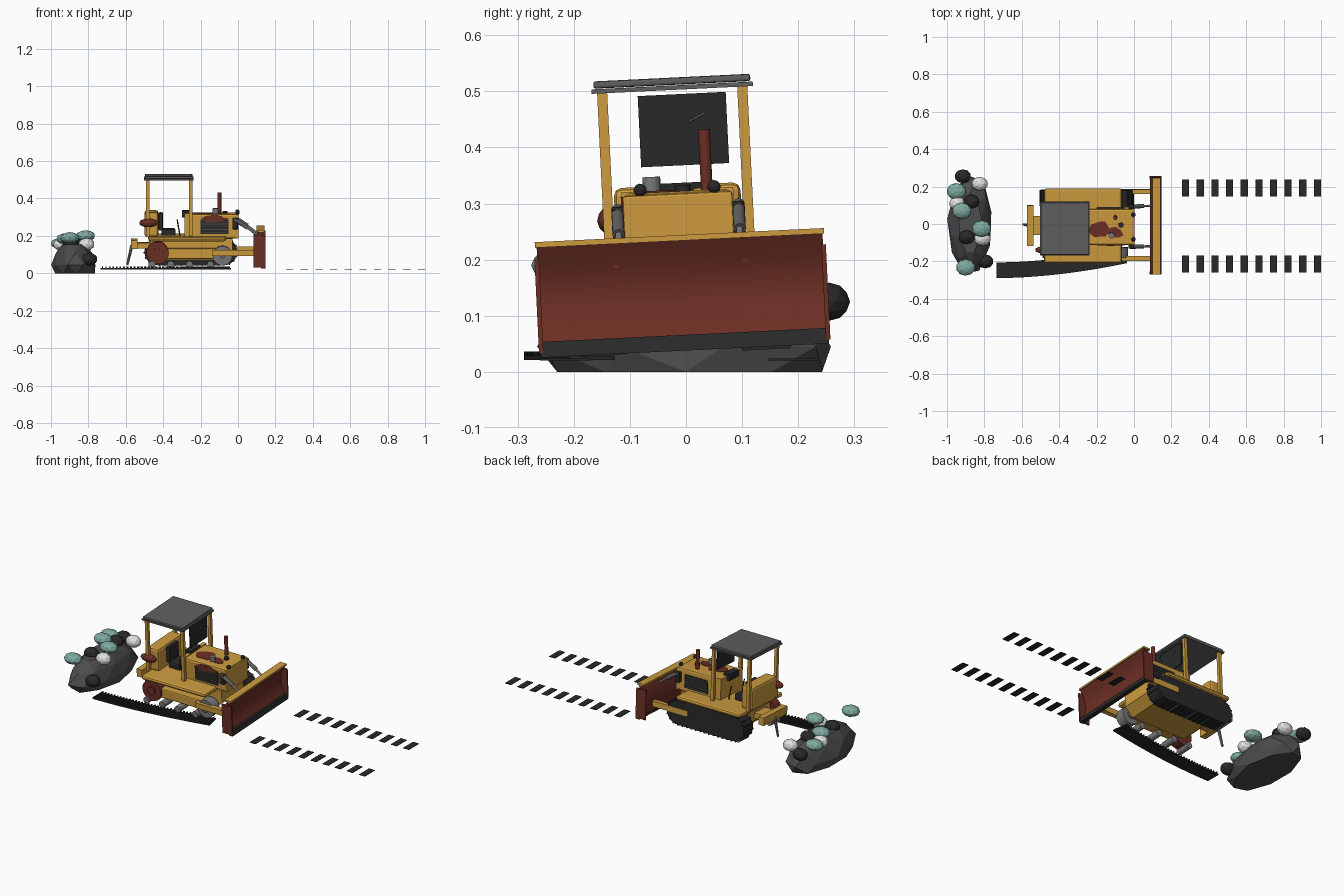
import bpy, bmesh, math, random
from mathutils import Matrix, Vector

if "Cube" in bpy.data.objects:
    bpy.data.objects.remove(bpy.data.objects["Cube"])

random.seed(4)
ROLL = Matrix.Rotation(math.radians(2.8), 4, 'X')   # the machine leans to one side


def mat(name, r, g, b):
    m = bpy.data.materials.new(name)
    m.diffuse_color = (r, g, b, 1)
    m.use_nodes = True
    m.node_tree.nodes["Principled BSDF"].inputs["Base Color"].default_value = m.diffuse_color
    return m


YELLOW = mat("yellow paint", .61, .33, .05)
RUST = mat("rust red", .15, .028, .018)
BLACK = mat("black rubber", .022, .022, .022)
GREY = mat("canopy grey", .115, .115, .115)
STEEL = mat("steel", .19, .19, .19)
STONE = mat("rock grey", .075, .075, .075)
TEAL = mat("teal", .21, .40, .35)
WHITE = mat("white", .75, .75, .73)


def finish(name, bm, m, roll=True, smooth=False):
    bmesh.ops.recalc_face_normals(bm, faces=bm.faces[:])
    if roll:
        bm.transform(ROLL)
    me = bpy.data.meshes.new(name)
    bm.to_mesh(me)
    bm.free()
    me.materials.append(m)
    ob = bpy.data.objects.new(name, me)
    bpy.context.collection.objects.link(ob)
    if smooth:
        bpy.ops.object.select_all(action='DESELECT')
        bpy.context.view_layer.objects.active = ob
        ob.select_set(True)
        bpy.ops.object.shade_smooth_by_angle(angle=math.radians(35))
    return ob


def add_box(bm, lo, hi, rot=None):
    lo, hi = Vector(lo), Vector(hi)
    mtx = Matrix.Translation((lo + hi) / 2)
    if rot:
        mtx = mtx @ rot
    bmesh.ops.create_cube(bm, size=1, matrix=mtx @ Matrix.Diagonal((*(hi - lo), 1)))


def box(name, x, y, z, m, bevel=0, roll=True):
    bm = bmesh.new()
    add_box(bm, (x[0], y[0], z[0]), (x[1], y[1], z[1]))
    if bevel:
        bmesh.ops.bevel(bm, geom=bm.edges[:], offset=bevel, segments=2, affect='EDGES', profile=.5)
    return finish(name, bm, m, roll)


def rod(name, a, b, r, m, seg=16, r2=None):
    a, b = Vector(a), Vector(b)
    mtx = Matrix.Translation((a + b) / 2) @ (b - a).to_track_quat('Z', 'Y').to_matrix().to_4x4()
    bm = bmesh.new()
    bmesh.ops.create_cone(bm, cap_ends=True, segments=seg, radius1=r, radius2=r if r2 is None else r2,
                          depth=(b - a).length, matrix=mtx)
    return finish(name, bm, m, smooth=True)


def prism(name, pts, y0, y1, m, smooth=False):
    bm = bmesh.new()
    f = bm.faces.new([bm.verts.new((x, y0, z)) for x, z in pts])
    ext = bmesh.ops.extrude_face_region(bm, geom=[f])
    bmesh.ops.translate(bm, vec=(0, y1 - y0, 0),
                        verts=[g for g in ext['geom'] if isinstance(g, bmesh.types.BMVert)])
    return finish(name, bm, m, smooth=smooth)


def ball(name, c, r, m, roll=True, sub=2):
    bm = bmesh.new()
    bmesh.ops.create_icosphere(bm, subdivisions=sub, radius=1,
                               matrix=Matrix.Translation(c) @ Matrix.Diagonal((*r, 1)))
    return finish(name, bm, m, roll)


def patch(name, c, rx, ry, normal, m):
    # thin irregular flake, lying flat or on a side wall
    bm = bmesh.new()
    n = 12
    vs = []
    for i in range(n):
        a, k = 2 * math.pi * i / n, random.uniform(.65, 1.05)
        u, v = rx * k * math.cos(a), ry * k * math.sin(a)
        vs.append(bm.verts.new((c[0] + u, c[1] + v, c[2]) if normal == 'Z' else (c[0] + u, c[1], c[2] + v)))
    f = bm.faces.new(vs)
    ext = bmesh.ops.extrude_face_region(bm, geom=[f])
    d = (0, 0, .004) if normal == 'Z' else (0, .004, 0)
    bmesh.ops.translate(bm, vec=d, verts=[g for g in ext['geom'] if isinstance(g, bmesh.types.BMVert)])
    return finish(name, bm, m)


# chassis, fenders and hood
prism("chassis", [(-.47, .12), (-.42, .075), (-.08, .075), (-.03, .12), (-.03, .19), (-.47, .19)], -.1, .1, YELLOW)
box("fender_deck", (-.48, -.065), (-.2, .2), (.18, .205), YELLOW, .012)
box("hood", (-.27, 0), (-.096, .096), (.19, .322), YELLOW, .01)
box("radiator_frame", (-.012, .004), (-.098, .098), (.19, .318), YELLOW, .004)
box("cowl", (-.285, -.262), (-.1, .1), (.2, .325), YELLOW)
box("dashboard", (-.30, -.262), (-.045, .045), (.3, .337), BLACK)
box("rear_tank", (-.5, -.425), (-.113, .113), (.2, .333), YELLOW, .014)
patch("hood_rust", (-.18, -.01, .321), .065, .055, 'Z', RUST)
patch("hood_rust_front", (-.10, -.03, .321), .05, .03, 'Z', RUST)
patch("hood_side_rust", (-.13, -.101, .297), .08, .022, 'Y', RUST)
ball("rusted_canister", (-.48, -.125, .276), (.05, .02, .024), RUST)
for s, side in ((-1, "right"), (1, "left")):
    box(side + "_grille", (-.2, -.05), sorted((s * .094, s * .099)), (.215, .292), BLACK)
    bm = bmesh.new()
    for i in range(5):
        y = sorted((s * .098, s * .102))
        add_box(bm, (-.195, y[0], .222 + i * .015), (-.055, y[1], .226 + i * .015))
    finish(side + "_grille_bars", bm, STONE)

# hood fittings
rod("exhaust_pipe", (-.1, .053, .31), (-.1, .053, .43), .0105, RUST)
rod("air_cleaner", (-.12, -.045, .315), (-.12, -.045, .35), .016, STEEL)
rod("filler_cap", (-.07, .01, .32), (-.07, .01, .333), .014, BLACK)

# seat and levers
box("seat_cushion", (-.41, -.335), (-.045, .045), (.2, .24), BLACK, .008)
box("seat_back", (-.425, -.4), (-.045, .045), (.23, .325), BLACK, .008)
for y in (-.06, .06):
    rod("control_lever", (-.31, y, .2), (-.325, y, .285), .003, BLACK, 8)

# canopy
box("canopy_lower", (-.503, -.237), (-.144, .144), (.503, .511), GREY)
box("canopy_roof", (-.498, -.242), (-.14, .14), (.512, .525), GREY, .004)
for x in (-.482, -.253):
    for y in (-.125, .125):
        box("canopy_post", (x - .009, x + .009), (y - .009, y + .009), (.2, .505), YELLOW)
box("windscreen", (-.256, -.25), (-.062, .095), (.368, .495), BLACK)
rod("wiper", (-.247, .027, .445), (-.247, .057, .46), .002, STEEL, 6)

# blade with curved face
arc = [(.138 - .034 * math.sin(math.pi * i / 10), .045 + .192 * i / 10) for i in range(11)]
prism("blade", arc + [(.118, .237), (.086, .19), (.086, .08), (.118, .045)], -.255, .255, RUST, True)
prism("blade_cutting_edge", [(.122, .038), (.147, .038), (.139, .066), (.122, .066)], -.257, .257, BLACK)
box("blade_top_rail", (.1, .142), (-.258, .258), (.234, .244), YELLOW)

# parts repeated on both sides
for s, side in ((-1, "right"), (1, "left")):
    box(side + "_blade_end", (.083, .146), sorted((s * .252, s * .26)), (.045, .215), RUST)
    rod("blade_pin", (.1, s * .115, .196), (.117, s * .115, .196), .006, RUST, 10)
    box(side + "_push_arm", (-.14, .09), sorted((s * .192, s * .166)), (.102, .134), YELLOW)
    box(side + "_track_frame", (-.4, -.09), sorted((s * .1, s * .165)), (.085, .14), YELLOW, .006)
    rod(side + "_lift_cylinder", (-.02, s * .108, .295), (.05, s * .108, .25), .011, GREY)
    rod(side + "_lift_rod", (.05, s * .108, .25), (.108, s * .108, .205), .006, STEEL)
    box(side + "_lift_bracket", (-.03, .0), sorted((s * .095, s * .118)), (.24, .3), BLACK, .005)
    ball(side + "_headlight", (-.003, s * .066, .327), (.012, .012, .012), BLACK)
    rod(side + "_sprocket", (-.43, s * .12, .117), (-.43, s * .175, .117), .06, RUST, 20)
    rod(side + "_sprocket_hub", (-.43, s * .09, .117), (-.43, s * .182, .117), .025, RUST)
    rod(side + "_idler", (-.083, s * .12, .102), (-.083, s * .175, .102), .052, STEEL, 20)
    rod(side + "_idler_hub", (-.083, s * .09, .102), (-.083, s * .182, .102), .02, GREY)
    for x in (-.46, -.36, -.26, -.147):
        rod(side + "_roller", (x, s * .105, .056), (x, s * .185, .056), .019, STEEL, 12)

# intact track loop on the left
xa, xb, zc, R = -.43, -.075, .108, .07
loop = [(xb + R * math.sin(a), zc + R * math.cos(a)) for a in (math.pi * i / 12 for i in range(13))]
loop += [(xa - R * math.sin(a), zc - R * math.cos(a)) for a in (math.pi * i / 12 for i in range(13))]
prism("track_loop", loop, .102, .188, BLACK, True)
bm = bmesh.new()
straight, turn = xb - xa, math.pi * R
for i in range(40):
    d = (2 * straight + 2 * turn) * i / 40
    if d < straight:
        x, z, a = xa + d, zc + R, 0
    elif d < straight + turn:
        a = (d - straight) / R
        x, z = xb + R * math.sin(a), zc + R * math.cos(a)
    elif d < 2 * straight + turn:
        x, z, a = xb - (d - straight - turn), zc - R, math.pi
    else:
        a = math.pi + (d - 2 * straight - turn) / R
        x, z = xa + R * math.sin(a), zc + R * math.cos(a)
    add_box(bm, (x - .003, .102, z - .005), (x + .003, .188, z + .005), Matrix.Rotation(a, 4, 'Y'))
finish("track_grousers", bm, BLACK)

# shed track lying curved on the ground
bm = bmesh.new()
for i in range(36):
    t = i / 35
    x, y = -.725 + .67 * t, -.247 + .077 * t ** 1.8
    rot = Matrix.Rotation(math.atan(.077 * 1.8 * t ** .8 / .67), 4, 'Z')
    add_box(bm, (x - .0105, y - .042, .021), (x + .0105, y + .042, .028), rot)
    add_box(bm, (x - .003, y - .042, .027), (x + .003, y + .042, .036), rot)
finish("shed_track", bm, BLACK, roll=False)

# rear hitch
box("hitch_beam", (-.572, -.537), (-.108, .108), (.135, .18), YELLOW)
box("hitch_mount", (-.54, -.465), (-.05, .05), (.135, .165), YELLOW)
rod("ripper_shank", (-.567, 0, .15), (-.592, 0, .045), .009, STEEL, 8, .006)

# printed track marks
for y in (-.214, .192):
    bm = bmesh.new()
    for i in range(10):
        x = .276 + i * .0783
        add_box(bm, (x - .019, y - .046, .0205), (x + .019, y + .046, .0235))
    finish("track_marks", bm, BLACK, roll=False)

# boulder: faceted hull of shrinking rings
bm = bmesh.new()
for z, kx, ky in ((0, .11, .24), (.045, .123, .28), (.11, .1, .24), (.155, .065, .16)):
    for i in range(9):
        a, k = 2 * math.pi * (i + z * 8) / 9, random.uniform(.92, 1.04)
        bm.verts.new((max(-1, -.877 + kx * k * math.cos(a)), ky * k * math.sin(a), z))
bmesh.ops.convex_hull(bm, input=bm.verts[:])
bmesh.ops.dissolve_limit(bm, angle_limit=math.radians(9), verts=bm.verts[:], edges=bm.edges[:])
finish("boulder", bm, STONE, roll=False)

# pebbles on the boulder
for x, y, z, m in ((-.915, .255, .125, BLACK), (-.825, .215, .14, WHITE), (-.95, .175, .16, TEAL),
                   (-.945, .11, .155, WHITE), (-.87, .12, .165, BLACK), (-.92, .07, .185, TEAL),
                   (-.895, -.07, .16, BLACK), (-.815, -.025, .2, TEAL), (-.81, -.08, .155, WHITE),
                   (-.795, -.2, .075, BLACK), (-.9, -.232, .19, TEAL)):
    r = .052 if m is TEAL else .044
    ball("pebble", (x, y, z), (r, r * .85, .03 if m is TEAL else .034), m, roll=False)
